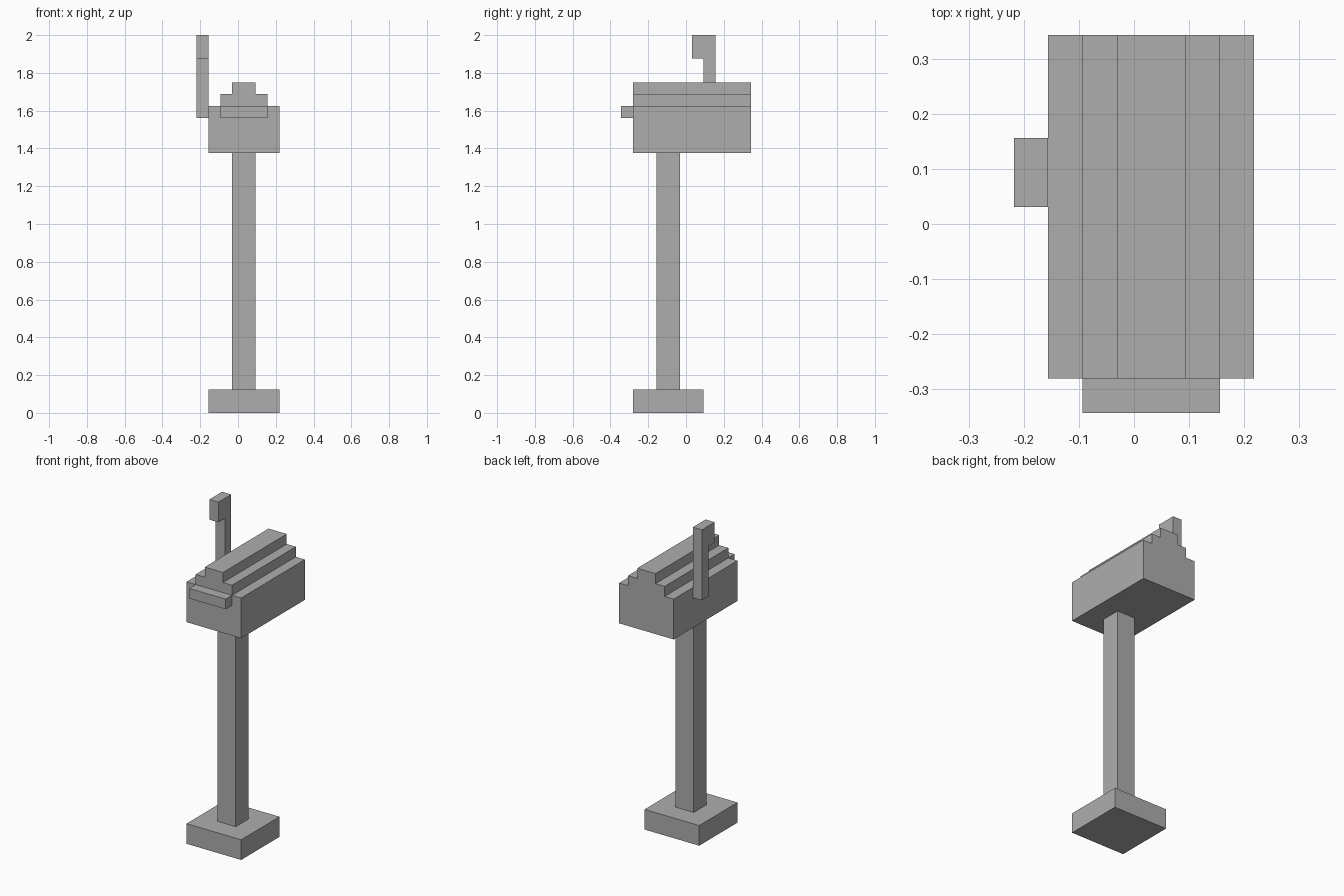
import bpy
import bmesh

cube = bpy.data.objects.get("Cube")
if cube:
    bpy.data.objects.remove(cube, do_unlink=True)

U = 1 / 16                  # block size
CX, CY = 0.5 * U, -1.5 * U  # post axis

grey = bpy.data.materials.new("plain_grey")
grey.use_nodes = True
colour = (0.42, 0.42, 0.42, 1)
grey.diffuse_color = colour
grey.node_tree.nodes["Principled BSDF"].inputs["Base Color"].default_value = colour


def prism(name, outline, depth, origin, to_world):
    """Extrude a flat outline, given in blocks, along the remaining axis."""
    bm = bmesh.new()
    face = bm.faces.new([bm.verts.new(to_world(a, b, 0)) for a, b in outline])
    ext = bmesh.ops.extrude_face_region(bm, geom=[face])
    moved = [v for v in ext["geom"] if isinstance(v, bmesh.types.BMVert)]
    bmesh.ops.translate(bm, verts=moved, vec=to_world(0, 0, depth))
    bmesh.ops.scale(bm, verts=bm.verts, vec=(U, U, U))
    bmesh.ops.recalc_face_normals(bm, faces=bm.faces)
    mesh = bpy.data.meshes.new(name)
    bm.to_mesh(mesh)
    bm.free()
    mesh.materials.append(grey)
    obj = bpy.data.objects.new(name, mesh)
    obj.location = origin
    bpy.context.collection.objects.link(obj)
    return obj


def block(name, width, depth, height, origin):
    """Box centred on x and y, standing on its origin."""
    w, d = width / 2, depth / 2
    outline = [(-w, -d), (w, -d), (w, d), (-w, d)]
    return prism(name, outline, height, origin, lambda a, b, c: (a, b, c))


# Base and post
block("base", 6, 6, 2, (CX, CY, 0))
block("post", 2, 2, 20, (CX, CY, 2 * U))

# Letter box with a stepped roof, mirrored profile run front to back
half = [(3, 0), (3, 4), (2, 4), (2, 5), (1, 5), (1, 6)]
profile = half + [(-x, z) for x, z in reversed(half)]
prism("letter_box", profile, 10, (CX, -4.5 * U, 22 * U),
      lambda a, b, c: (a, c, b))

# Door handle on the front
block("door_handle", 4, 1, 1, (CX, -5 * U, 25 * U))

# Raised flag on the side, one piece with its stem
flag = [(0, 0), (1, 0), (1, 7), (-1, 7), (-1, 5), (0, 5)]
prism("signal_flag", flag, 1, (-3.5 * U, 1.5 * U, 25 * U),
      lambda a, b, c: (c, a, b))
